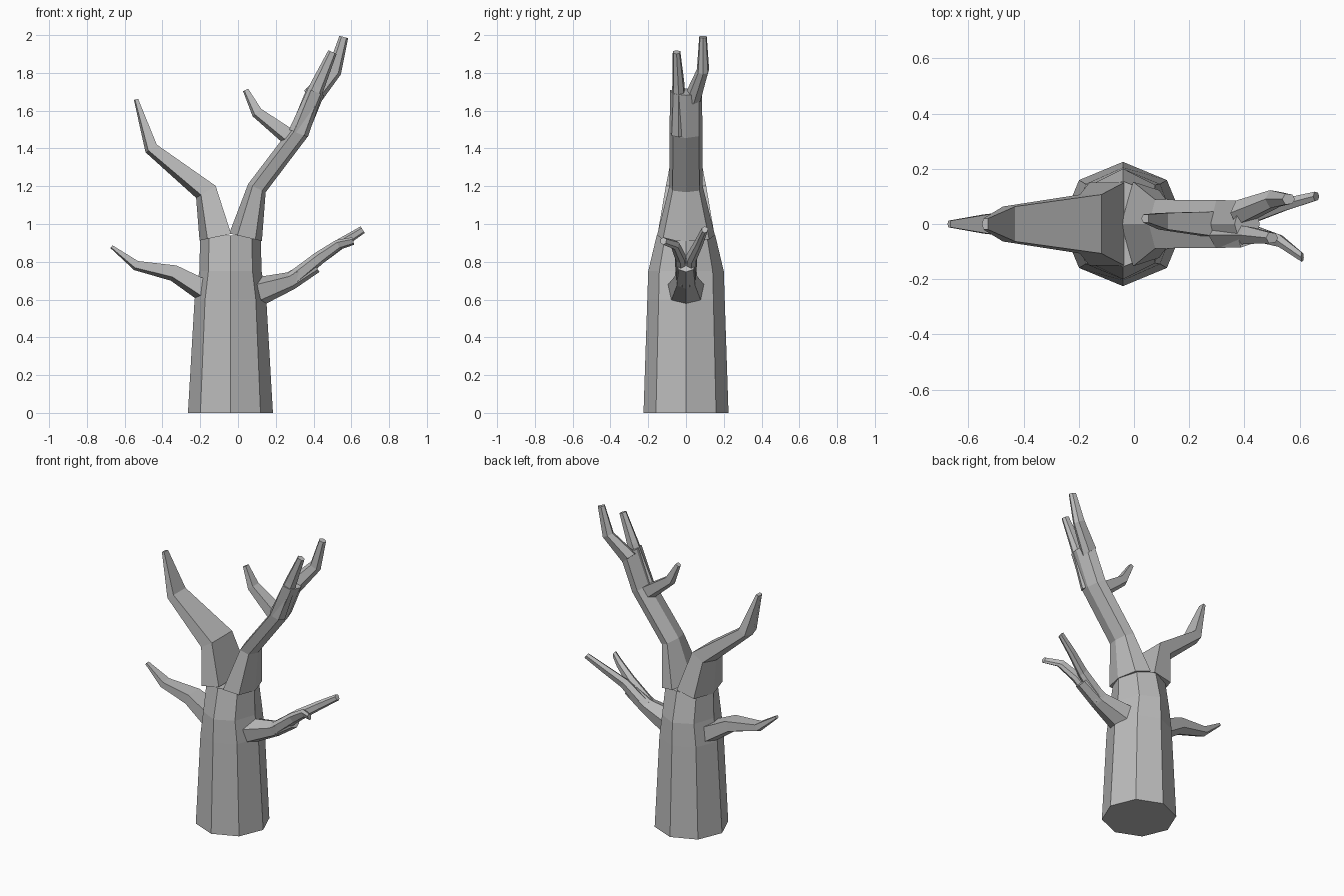
import bpy, bmesh, math
from mathutils import Vector

cube = bpy.data.objects.get("Cube")
if cube:
    bpy.data.objects.remove(cube, do_unlink=True)

# One flat grey for the whole tree
bark = bpy.data.materials.new("grey bark")
bark.use_nodes = True
grey = (0.5, 0.5, 0.5, 1)
bark.diffuse_color = grey
bark.node_tree.nodes["Principled BSDF"].inputs["Base Color"].default_value = grey


def loft(name, rings):
    """Skin a stack of equal rings and cap both ends."""
    bm = bmesh.new()
    loops = [[bm.verts.new(point) for point in ring] for ring in rings]
    for below, above in zip(loops, loops[1:]):
        for i in range(len(below)):
            bm.faces.new((below[i - 1], below[i], above[i], above[i - 1]))
    bm.faces.new(loops[0])
    bm.faces.new(loops[-1])
    bmesh.ops.recalc_face_normals(bm, faces=bm.faces)
    mesh = bpy.data.meshes.new(name)
    bm.to_mesh(mesh)
    bm.free()
    mesh.materials.append(bark)
    bpy.context.collection.objects.link(bpy.data.objects.new(name, mesh))


def flat_top(side, up):
    """Five-sided section: flat upper face, straight sides, pointed underside."""
    return [up - side, up + side, side - up / 2, -up, -side - up / 2]


def ridged(side, up):
    """Six-sided section: a ridge along the top and another underneath."""
    low = side * 0.8 - up * 0.6
    return [up, side + up / 2, low, -up, low - side * 1.6, up / 2 - side]


def branch(name, section, path, start, end, depth, flare=1):
    """Sweep a section along a path. Half width runs from start to end,
    depth is thickness over width, flare widens the foot."""
    points = [Vector(p) for p in path]
    last = len(points) - 1
    lean = math.copysign(1, points[-1].x - points[0].x)
    steps = [(b - a).normalized() for a, b in zip(points, points[1:])]
    rings = []
    for i, point in enumerate(points):
        along = steps[max(i - 1, 0)] + steps[min(i, last - 1)]
        up = Vector((-lean * along.z, 0, lean * along.x)).normalized()
        width = start + (end - start) * i / last
        if i == 0:
            width *= flare
        offsets = section(Vector((0, width, 0)), up * width * depth)
        rings.append([point + offset for offset in offsets])
    loft(name, rings)


def octagon(height, half_x, half_y):
    """Level ring of the trunk with corners facing each side."""
    angles = [k * math.pi / 4 for k in range(8)]
    return [(half_x * math.cos(a) - 0.04, half_y * math.sin(a), height)
            for a in angles]


# Tapering trunk, pinched where the limbs divide
loft("trunk", [octagon(0, 0.225, 0.225), octagon(0.6, 0.19, 0.205),
               octagon(0.75, 0.165, 0.2), octagon(0.94, 0.16, 0.155)])

# Upper limbs
branch("upper_right_limb", flat_top,
       [(-0.12, 0, 0.93), (-0.17, 0, 1.17), (-0.46, 0, 1.4), (-0.54, 0, 1.66)],
       start=0.15, end=0.02, depth=0.57)
branch("upper_left_limb", ridged,
       [(0.04, 0, 0.93), (0.1, 0, 1.19), (0.32, 0, 1.48), (0.41, 0, 1.7)],
       start=0.09, end=0.085, depth=0.58, flare=1.7)

# Forked end of the upper left limb
branch("upper_left_front_tip", ridged,
       [(0.32, -0.04, 1.48), (0.42, -0.04, 1.73), (0.5, -0.05, 1.91)],
       start=0.045, end=0.02, depth=1.2)
branch("upper_left_back_tip", ridged,
       [(0.39, 0.04, 1.67), (0.51, 0.09, 1.81), (0.56, 0.09, 1.99)],
       start=0.045, end=0.02, depth=1.2)

# Twig growing inward from the upper left limb
branch("inner_twig", flat_top,
       [(0.27, 0, 1.46), (0.1, 0.01, 1.59), (0.04, 0.02, 1.71)],
       start=0.045, end=0.015, depth=1)

# Lower branches
branch("lower_right_branch", flat_top,
       [(-0.17, 0, 0.64), (-0.34, 0, 0.74), (-0.54, 0, 0.78), (-0.67, 0, 0.88)],
       start=0.08, end=0.012, depth=0.75)
branch("lower_left_branch", ridged,
       [(0.1, 0, 0.64), (0.28, 0, 0.7), (0.41, 0, 0.78)],
       start=0.07, end=0.05, depth=0.8, flare=1.4)

# Forked end of the lower left branch
branch("lower_left_front_tip", ridged,
       [(0.28, -0.02, 0.7), (0.43, -0.03, 0.82), (0.53, -0.06, 0.89),
        (0.61, -0.12, 0.91)],
       start=0.035, end=0.017, depth=1.2)
branch("lower_left_back_tip", ridged,
       [(0.28, 0.02, 0.7), (0.43, 0.03, 0.82), (0.55, 0.07, 0.9),
        (0.66, 0.1, 0.97)],
       start=0.035, end=0.017, depth=1.2)
